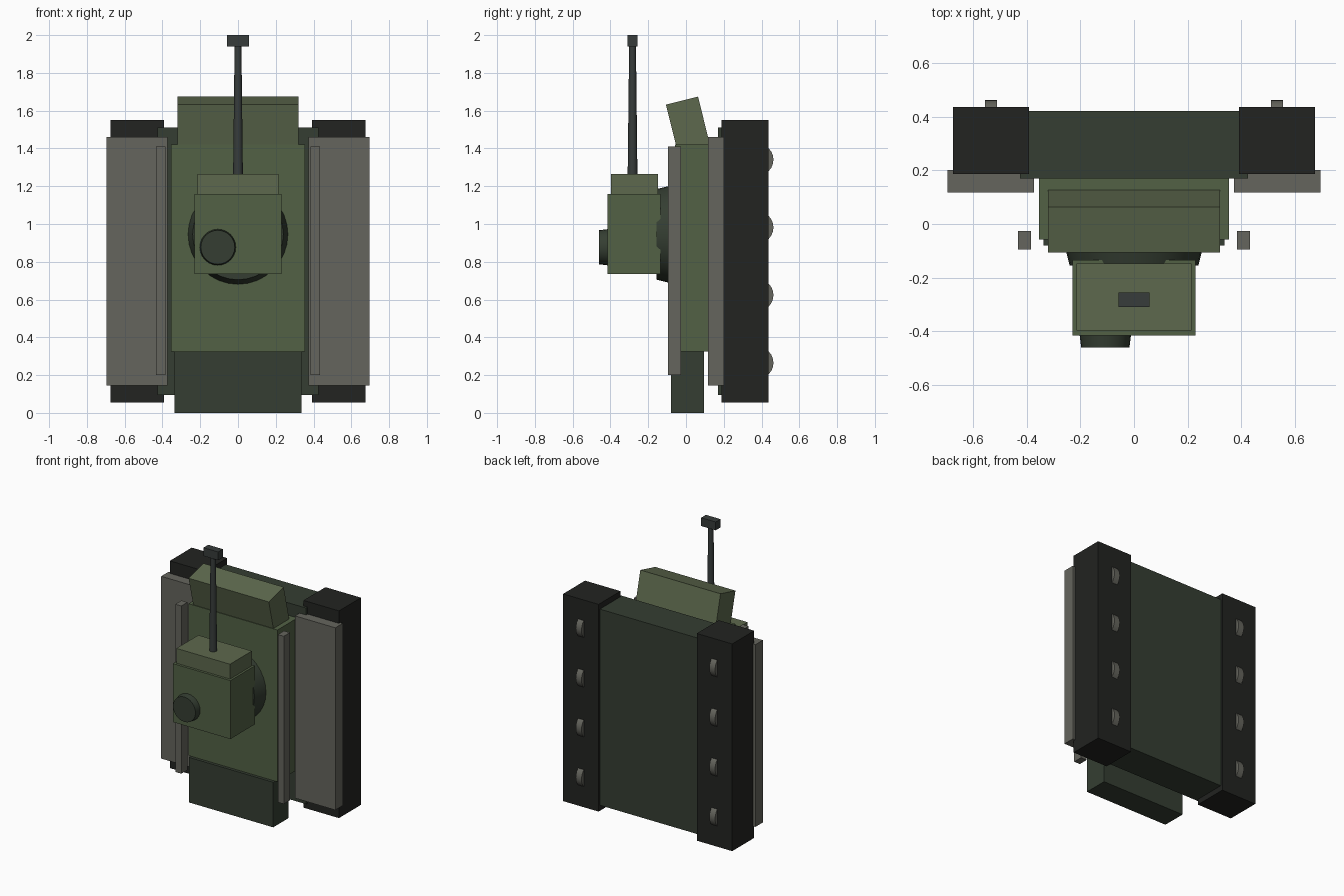
import bpy, math

if "Cube" in bpy.data.objects:
    bpy.data.objects.remove(bpy.data.objects["Cube"])

def mat(name, r, g, b):
    m = bpy.data.materials.new(name)
    m.diffuse_color = (r, g, b, 1)
    m.use_nodes = True
    m.node_tree.nodes["Principled BSDF"].inputs["Base Color"].default_value = m.diffuse_color
    return m

GREEN = mat("green", 0.085, 0.12, 0.06)
OLIVE = mat("olive", 0.11, 0.14, 0.075)
DARK = mat("dark_green", 0.035, 0.048, 0.032)
BLACK = mat("track_black", 0.016, 0.017, 0.015)
GREY = mat("grey", 0.13, 0.13, 0.11)
GUN = mat("gunmetal", 0.038, 0.045, 0.043)

def box(name, x, y, z, m, tilt=0.0):
    """Box from (min, max) ranges, optionally tilted about x."""
    bpy.ops.mesh.primitive_cube_add(size=1, location=[sum(r) / 2 for r in (x, y, z)])
    o = bpy.context.object
    o.name = name
    o.scale = [r[1] - r[0] for r in (x, y, z)]
    o.rotation_euler.x = tilt
    o.data.materials.append(m)
    return o

def cone(name, loc, r1, r2, depth, m, axis="Z", sides=32):
    """Tapered cylinder; on axis Y the r2 end points to -y."""
    rot = {"Z": (0, 0, 0), "Y": (math.pi / 2, 0, 0), "X": (0, math.pi / 2, 0)}[axis]
    bpy.ops.mesh.primitive_cone_add(vertices=sides, radius1=r1, radius2=r2,
                                    depth=depth, location=loc, rotation=rot)
    o = bpy.context.object
    o.name = name
    o.data.materials.append(m)
    bpy.ops.object.shade_smooth_by_angle(angle=math.radians(30))
    return o

# Hull
box("lower_hull", (-0.425, 0.425), (0.17, 0.422), (0.095, 1.51), DARK)
box("upper_hull", (-0.355, 0.355), (-0.058, 0.18), (0.325, 1.42), GREEN)
box("rear_deck", (-0.337, 0.337), (-0.08, 0.095), (0.0, 0.325), DARK)

# Tilted front plate
box("glacis", (-0.32, 0.32), (-0.0775, 0.0975), (1.397, 1.657), OLIVE, math.radians(14))

# Tracks, fenders, rails and wheels on both sides
for side, s in (("left", -1), ("right", 1)):
    def span(a, b):
        return sorted((s * a, s * b))
    box(f"{side}_track", span(0.392, 0.675), (0.187, 0.437), (0.055, 1.55), BLACK)
    box(f"{side}_fender", span(0.373, 0.695), (0.117, 0.202), (0.145, 1.46), GREY)
    box(f"{side}_rail", span(0.385, 0.433), (-0.096, -0.026), (0.2, 1.41), GREY)
    for i in range(4):
        cone(f"{side}_wheel_{i + 1}", (s * 0.533, 0.378, 0.265 + 0.3585 * i),
             0.085, 0.085, 0.046, GREY, "X", 24)

# Turret
cone("turret_ring", (0, -0.105, 0.945), 0.265, 0.24, 0.1, DARK, "Y")
box("turret", (-0.23, 0.23), (-0.415, -0.135), (0.736, 1.158), GREEN)
box("gun_mount", (-0.214, 0.214), (-0.397, -0.147), (1.158, 1.265), OLIVE)
cone("hatch", (-0.107, -0.42, 0.877), 0.1, 0.09, 0.08, DARK, "Y", 24)

# Gun
cone("gun_barrel", (0, -0.283, 1.6), 0.026, 0.018, 0.7, GUN, sides=16)
box("muzzle", (-0.058, 0.058), (-0.31, -0.256), (1.94, 2.0), GUN)
